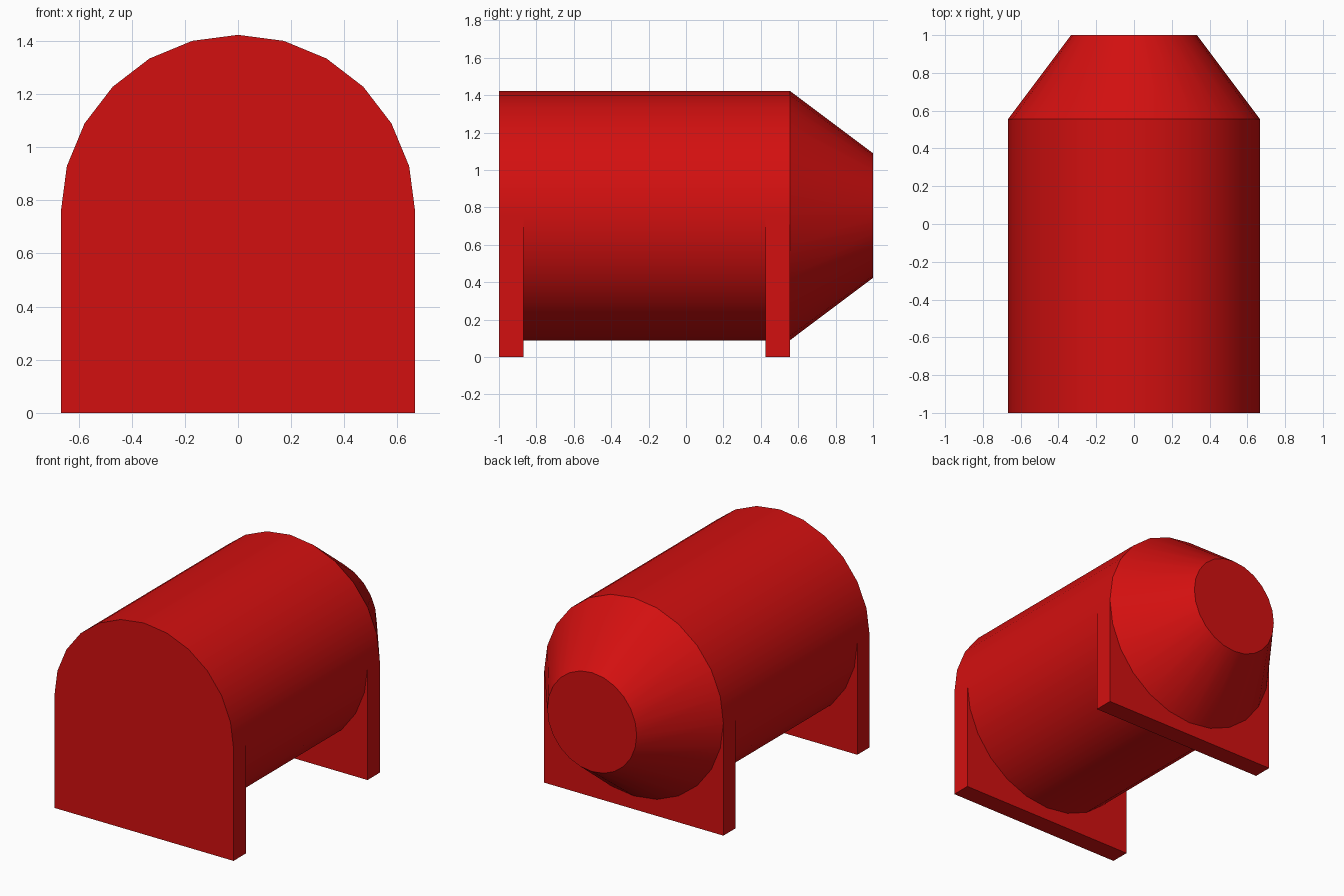
import bpy, bmesh
from math import sin, cos, pi, radians

if "Cube" in bpy.data.objects:
    bpy.data.objects.remove(bpy.data.objects["Cube"])

SIDES = 24
RADIUS = 0.667
AXIS_Z = 0.756

red = bpy.data.materials.new("red_paint")
red.use_nodes = True
colour = (0.65, 0.005, 0.005, 1)
red.diffuse_color = colour
red.node_tree.nodes["Principled BSDF"].inputs["Base Color"].default_value = colour


def arc_point(i, radius=RADIUS):
    a = 2 * pi * i / SIDES
    return radius * cos(a), AXIS_Z + radius * sin(a)


def loft(name, sections):
    """Skin matching (x, z) outlines placed at successive y positions."""
    bm = bmesh.new()
    rings = [[bm.verts.new((x, y, z)) for x, z in pts] for y, pts in sections]
    for a, b in zip(rings, rings[1:]):
        for i in range(len(a)):
            j = (i + 1) % len(a)
            bm.faces.new((a[i], a[j], b[j], b[i]))
    bm.faces.new(rings[0])
    bm.faces.new(rings[-1])
    bmesh.ops.recalc_face_normals(bm, faces=bm.faces)
    mesh = bpy.data.meshes.new(name)
    bm.to_mesh(mesh)
    bm.free()
    mesh.materials.append(red)
    obj = bpy.data.objects.new(name, mesh)
    bpy.context.collection.objects.link(obj)
    bpy.ops.object.select_all(action='DESELECT')
    obj.select_set(True)
    bpy.context.view_layer.objects.active = obj
    bpy.ops.object.shade_smooth_by_angle(angle=radians(30))
    return obj


# Tank: straight barrel with a tapered, flat-ended rear
def ring(radius):
    return [arc_point(i, radius) for i in range(SIDES)]


loft("tank", [(-1, ring(RADIUS)), (0.555, ring(RADIUS)), (1, ring(0.333))])

# Saddle supports: square-footed plates hollowed to cradle the barrel
saddle = [(-RADIUS, 0), (RADIUS, 0)]
saddle += [arc_point(-i) for i in range(SIDES // 2 + 1)]
for name, y in (("front_support", -1), ("rear_support", 0.425)):
    loft(name, [(y, saddle), (y + 0.13, saddle)])
